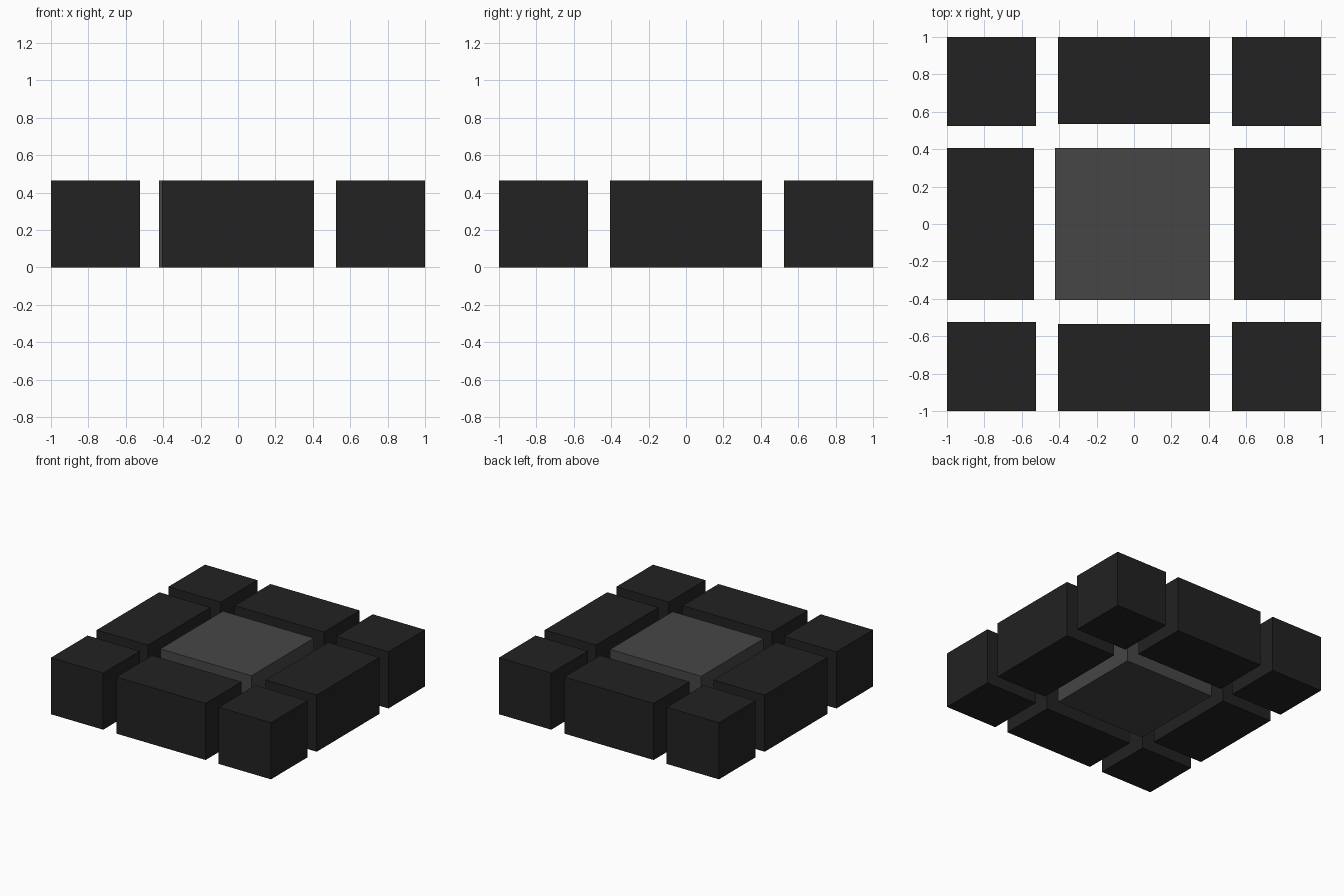
import bpy

if "Cube" in bpy.data.objects:
    bpy.data.objects.remove(bpy.data.objects["Cube"])

HEIGHT = 0.465


def material(name, value):
    mat = bpy.data.materials.new(name)
    mat.diffuse_color = (value, value, value, 1.0)
    mat.use_nodes = True
    mat.node_tree.nodes["Principled BSDF"].inputs["Base Color"].default_value = mat.diffuse_color
    return mat


def block(name, x0, x1, y0, y1, mat):
    """Sharp-edged block standing on z = 0, spanning the given limits."""
    bpy.ops.mesh.primitive_cube_add(size=1)
    ob = bpy.context.object
    ob.name = name
    for v in ob.data.vertices:
        v.co = ((x0 + x1) / 2 + v.co.x * (x1 - x0),
                (y0 + y1) / 2 + v.co.y * (y1 - y0),
                (v.co.z + 0.5) * HEIGHT)
    ob.data.materials.append(mat)
    return ob


charcoal = material("charcoal", 0.016)
grey = material("mid grey", 0.061)

CORNER = 0.525   # inner limit of the corner blocks
EDGE = 0.535     # inner limit of the edge blocks
HALF = 0.406     # half length of the edge blocks

# Centre block, slightly longer on its left side
block("centre_block", -0.422, HALF, -HALF, HALF, grey)

# Four corner blocks
for sx, side in ((-1, "left"), (1, "right")):
    for sy, end in ((-1, "front"), (1, "back")):
        xs = sorted((sx * CORNER, sx))
        ys = sorted((sy * CORNER, sy))
        block(f"{end}_{side}_corner_block", *xs, *ys, charcoal)

# Four edge blocks
for s, side, end in ((-1, "left", "front"), (1, "right", "back")):
    span = sorted((s * EDGE, s))
    block(f"{side}_edge_block", *span, -HALF, HALF, charcoal)
    block(f"{end}_edge_block", -HALF, HALF, *span, charcoal)
